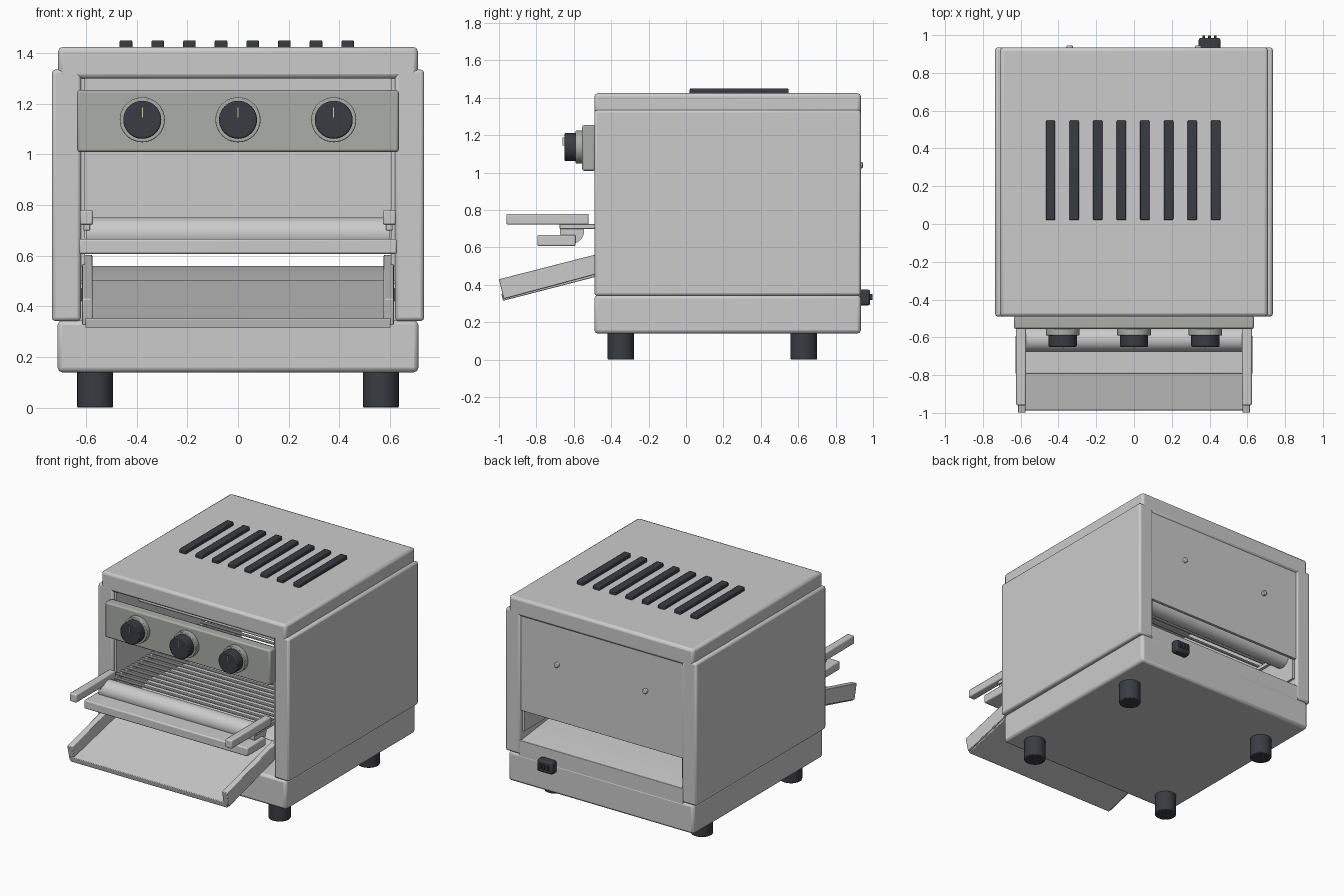
import bpy, math
from mathutils import Vector

if "Cube" in bpy.data.objects:
    bpy.data.objects.remove(bpy.data.objects["Cube"])


def material(name, rgb):
    m = bpy.data.materials.new(name)
    m.diffuse_color = (*rgb, 1)
    m.use_nodes = True
    m.node_tree.nodes["Principled BSDF"].inputs["Base Color"].default_value = m.diffuse_color
    return m


DARK = material("dark_plastic", (0.04, 0.045, 0.055))
PANEL = material("panel_grey", (0.40, 0.42, 0.39))
MARK = material("pointer_cream", (0.65, 0.6, 0.35))


def finish(o, name, mat=None, bevel=0.0, seg=2):
    o.name = name
    if mat:
        o.data.materials.append(mat)
    if bevel:
        b = o.modifiers.new("bevel", 'BEVEL')
        b.width, b.segments = bevel, seg
        b.limit_method = 'ANGLE'
    bpy.ops.object.select_all(action='DESELECT')
    o.select_set(True)
    bpy.context.view_layer.objects.active = o
    bpy.ops.object.shade_smooth_by_angle(angle=math.radians(35))
    return o


def box(name, x, y, z, mat=None, bevel=0.008):
    """Box from (min, max) ranges."""
    bpy.ops.mesh.primitive_cube_add(size=1)
    o = bpy.context.object
    lo, hi = Vector((x[0], y[0], z[0])), Vector((x[1], y[1], z[1]))
    for v in o.data.vertices:
        v.co = Vector([(a + b) / 2 + c * (b - a) for a, b, c in zip(lo, hi, v.co)])
    return finish(o, name, mat, bevel)


def cyl(name, r, p, q, mat=None, bevel=0.0, sides=32):
    """Cylinder of radius r from point p to point q."""
    p, q = Vector(p), Vector(q)
    bpy.ops.mesh.primitive_cylinder_add(vertices=sides, radius=r, depth=(q - p).length,
                                        location=(p + q) / 2)
    o = bpy.context.object
    o.rotation_euler = (q - p).to_track_quat('Z', 'Y').to_euler()
    return finish(o, name, mat, bevel)


def prism(name, yz, x0, x1, bevel=0.004):
    """Side profile in (y, z) extruded along x."""
    n = len(yz)
    verts = [(x, y, z) for x in (x0, x1) for y, z in yz]
    faces = [tuple(range(n))[::-1], tuple(range(n, 2 * n))]
    faces += [(i, (i + 1) % n, (i + 1) % n + n, i + n) for i in range(n)]
    me = bpy.data.meshes.new(name)
    me.from_pydata(verts, [], faces)
    o = bpy.data.objects.new(name, me)
    bpy.context.collection.objects.link(o)
    import bmesh
    bm = bmesh.new()
    bm.from_mesh(me)
    bmesh.ops.recalc_face_normals(bm, faces=bm.faces)
    bm.to_mesh(me)
    bm.free()
    return finish(o, name, None, bevel)


FY, BY = -0.49, 0.935

# Housing
box("base", (-0.712, 0.712), (FY, BY), (0.14, 0.345), bevel=0.018)
box("lid", (-0.71, 0.71), (FY, BY), (1.30, 1.425), bevel=0.018)
box("rear_panel", (-0.625, 0.625), (0.905, 0.926), (0.645, 1.31), bevel=0.003)
box("rear_sill", (-0.63, 0.63), (0.90, BY - 0.002), (0.32, 0.44), bevel=0.003)

# Parts mirrored left and right
for s, side in ((-1, "left"), (1, "right")):
    def sx(a, b):
        return tuple(sorted((s * a, s * b)))
    box(side + "_side_panel", sx(0.62, 0.735), (FY, BY), (0.342, 1.335), bevel=0.014)
    box(side + "_inner_wall", sx(0.605, 0.63), (-0.47, 0.91), (0.50, 1.305), bevel=0)
    box(side + "_loading_arm", sx(0.572, 0.624), (-0.96, -0.52), (0.722, 0.78), bevel=0.008)
    box(side + "_conveyor_rail", sx(0.585, 0.61), (-0.675, 0.86), (0.70, 0.725), bevel=0.002)
    prism(side + "_tray_wall", [(-1.0, 0.43), (-0.975, 0.325), (-0.32, 0.50), (-0.32, 0.604)],
          *sx(0.575, 0.615))
    cyl(side + "_rear_screw", 0.017, (s * 0.34, 0.92, 1.04), (s * 0.34, 0.945, 1.04),
        bevel=0.005, sides=16)
    for y, end in ((-0.348, "front"), (0.63, "rear")):
        cyl(f"{end}_{side}_foot", 0.071, (s * 0.564, y, 0), (s * 0.564, y, 0.15), DARK, 0.006)

# Roof vents
for i in range(8):
    x = -0.442 + i * 0.125
    box("roof_vent", (x - 0.025, x + 0.025), (0.02, 0.548), (1.415, 1.451), DARK, 0.006)

# Control panel with knobs
box("control_panel", (-0.635, 0.635), (-0.555, -0.485), (1.01, 1.254), PANEL, 0.01)
for x in (-0.378, 0, 0.378):
    cyl("knob_ring", 0.089, (x, -0.59, 1.137), (x, -0.55, 1.137), PANEL, 0.004, 40)
    cyl("knob", 0.075, (x, -0.65, 1.137), (x, -0.585, 1.137), DARK, 0.006, 40)
    box("knob_pointer", (x - 0.004, x + 0.004), (-0.66, -0.645), (1.145, 1.187), MARK, 0)

# Loading shelf and conveyor
box("loading_shelf", (-0.628, 0.628), (-0.795, -0.59), (0.607, 0.667), bevel=0.008)
cyl("front_roller", 0.065, (-0.6, -0.61, 0.686), (0.6, -0.61, 0.686), sides=40)
cyl("rear_roller", 0.065, (-0.6, 0.81, 0.686), (0.6, 0.81, 0.686), sides=40)
for i in range(24):
    y = -0.53 + i * 0.055
    cyl("conveyor_rod", 0.009, (-0.6, y, 0.735), (0.6, y, 0.735), sides=10)

# Upper heating elements
for i in range(8):
    y = -0.36 + i * 0.15
    cyl("heating_element", 0.014, (-0.61, y, 1.15), (0.61, y, 1.15), sides=12)

# Collecting tray and the two-way chute inside
prism("tray_floor", [(-0.987, 0.352), (-0.978, 0.315), (-0.32, 0.485), (-0.32, 0.505)],
      -0.603, 0.603)
prism("inner_chute", [(-0.33, 0.49), (-0.1, 0.56), (0.92, 0.44), (0.92, 0.42), (-0.1, 0.54),
                      (-0.33, 0.47)], -0.62, 0.62, 0)

# Rear power switch
box("switch_body", (0.342, 0.458), (0.925, 0.985), (0.29, 0.375), DARK, 0.012)
for x in (0.37, 0.40, 0.43):
    box("switch_pin", (x - 0.007, x + 0.007), (0.975, 0.998), (0.32, 0.35), DARK, 0.002)
